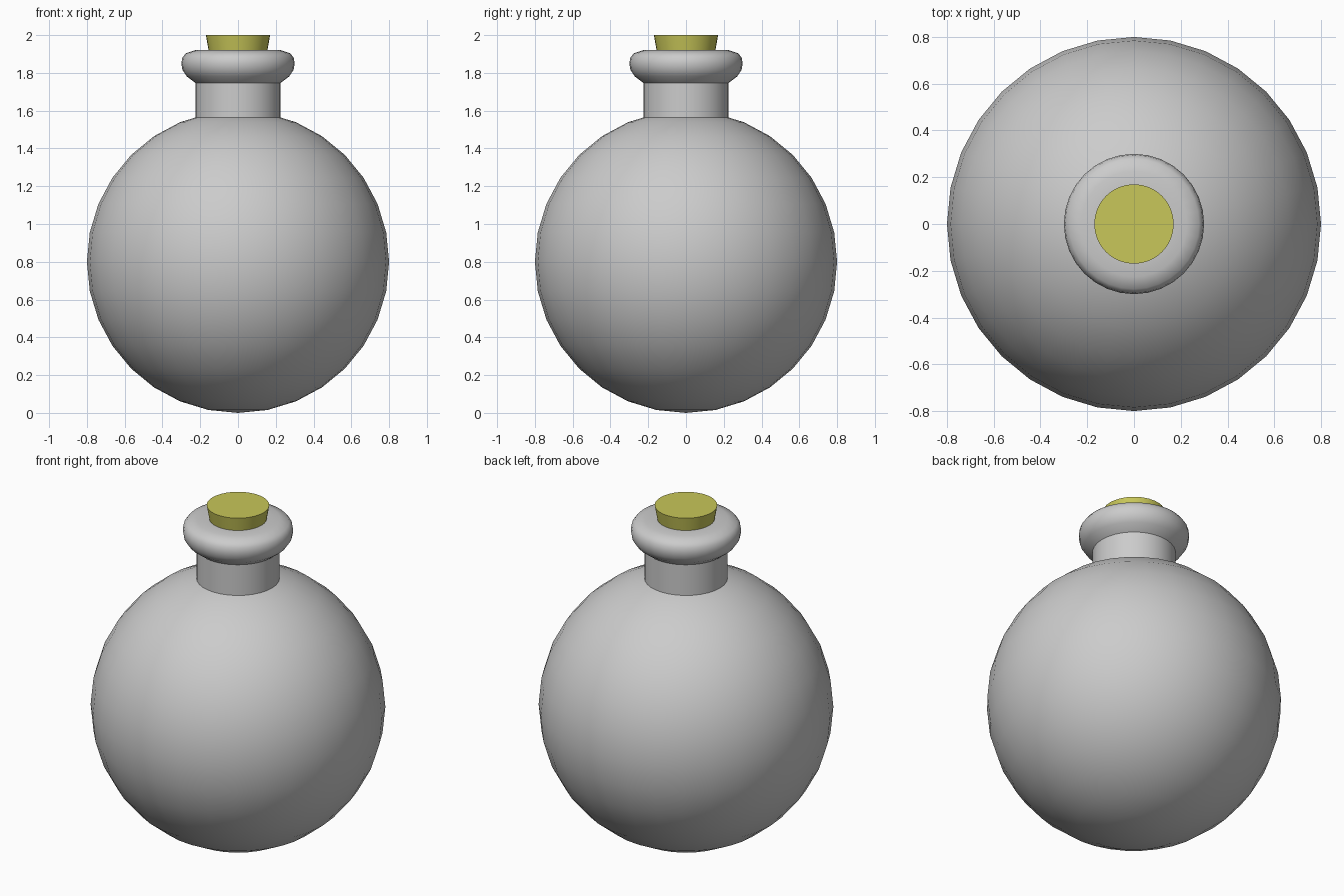
import bpy, bmesh, math

if "Cube" in bpy.data.objects:
    bpy.data.objects.remove(bpy.data.objects["Cube"])

SEG = 32


def lathe(name, profile, angle=40, cap_start=True, cap_end=True):
    """Revolve (radius, z) points, listed bottom to top, around z."""
    bm = bmesh.new()
    rings = []
    for r, z in profile:
        rings.append([bm.verts.new((r * math.cos(2 * math.pi * i / SEG),
                                    r * math.sin(2 * math.pi * i / SEG), z))
                      for i in range(SEG)])
    for a, b in zip(rings, rings[1:]):
        for i in range(SEG):
            j = (i + 1) % SEG
            bm.faces.new((a[i], a[j], b[j], b[i]))
    if cap_start:
        bm.faces.new(rings[0][::-1])
    if cap_end:
        bm.faces.new(rings[-1])
    mesh = bpy.data.meshes.new(name)
    bm.to_mesh(mesh)
    bm.free()
    obj = bpy.data.objects.new(name, mesh)
    bpy.context.collection.objects.link(obj)
    bpy.ops.object.select_all(action='DESELECT')
    obj.select_set(True)
    bpy.context.view_layer.objects.active = obj
    bpy.ops.object.shade_smooth_by_angle(angle=math.radians(angle))
    return obj


# round flask body
bpy.ops.mesh.primitive_uv_sphere_add(segments=SEG, ring_count=16, radius=0.8,
                                     location=(0, 0, 0.8))
body = bpy.context.object
body.name = "flask_body"
bpy.ops.object.shade_smooth()

# straight neck, sunk slightly into the body
lathe("flask_neck", [(0.226, 1.55), (0.226, 1.75)], cap_start=False, cap_end=False)

# rolled lip around the mouth
lathe("flask_lip", [(0.226, 1.747), (0.272, 1.782), (0.294, 1.815), (0.30, 1.85),
                    (0.295, 1.88), (0.278, 1.903), (0.226, 1.92), (0.15, 1.92),
                    (0.14, 1.86)],
      angle=60, cap_start=False, cap_end=False)

# tapered stopper
stopper = lathe("stopper", [(0.14, 1.83), (0.17, 2.0)])
mat = bpy.data.materials.new("stopper_yellow")
mat.diffuse_color = (0.58, 0.57, 0.10, 1)
mat.use_nodes = True
mat.node_tree.nodes["Principled BSDF"].inputs["Base Color"].default_value = mat.diffuse_color
stopper.data.materials.append(mat)
